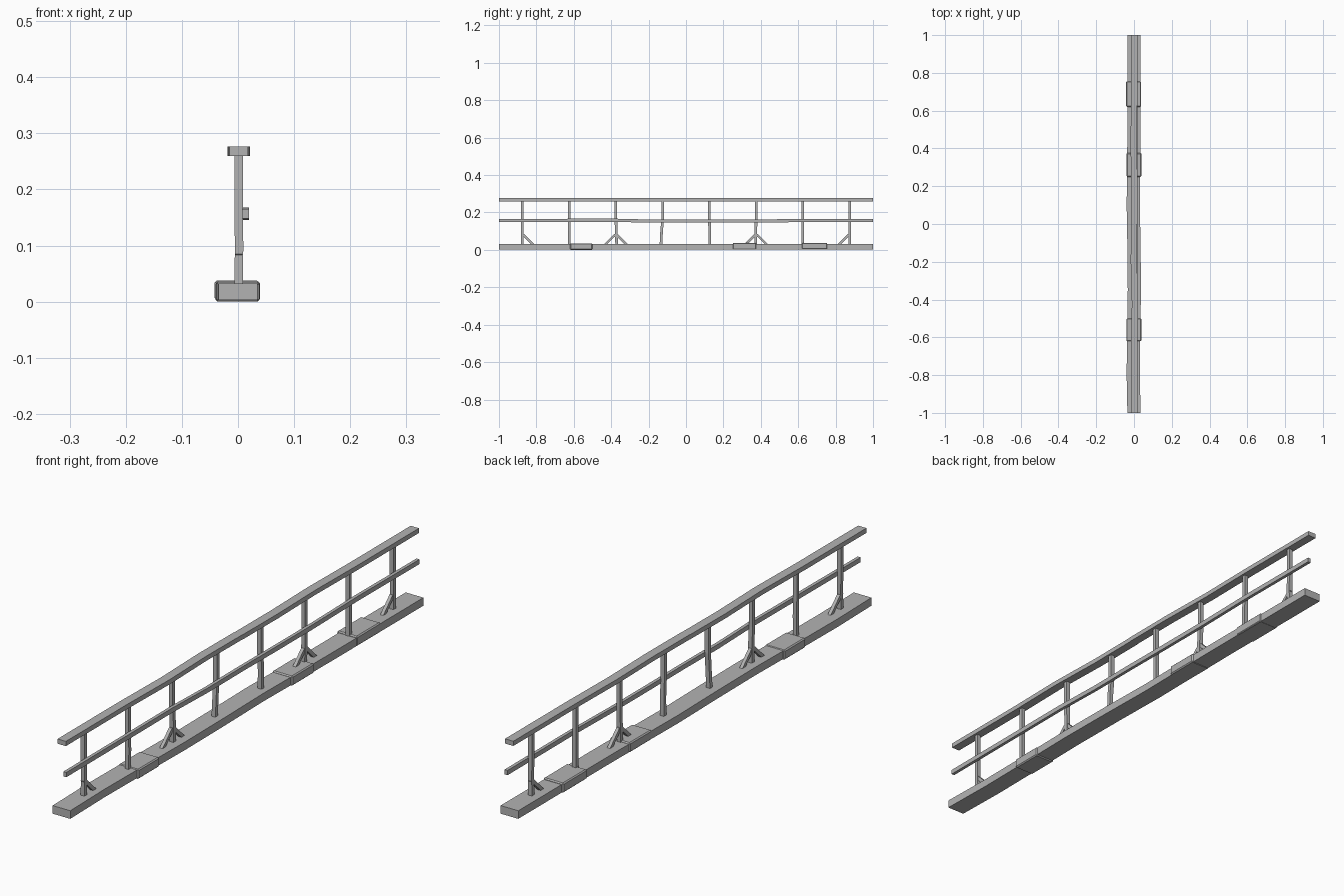
import bpy, bmesh
from mathutils import Vector

cube = bpy.data.objects.get("Cube")
if cube:
    bpy.data.objects.remove(cube, do_unlink=True)

GREY = (0.45, 0.45, 0.45, 1)
grey = bpy.data.materials.new("weathered grey")
grey.use_nodes = True
grey.diffuse_color = GREY
bsdf = next(n for n in grey.node_tree.nodes if n.type == 'BSDF_PRINCIPLED')
bsdf.inputs["Base Color"].default_value = GREY


def loft(name, centres, half, axis, bevel=0):
    """Sweep a rectangle (half sizes u, v) through centres; axis 'y' or 'z' sets its plane."""
    bm = bmesh.new()
    u = Vector((half[0], 0, 0))
    v = Vector((0, 0, half[1])) if axis == 'y' else Vector((0, half[1], 0))
    rings = []
    for c in centres:
        c = Vector(c)
        rings.append([bm.verts.new(c + a * u + b * v)
                      for a, b in ((-1, -1), (1, -1), (1, 1), (-1, 1))])
    for r, s in zip(rings, rings[1:]):
        for i in range(4):
            j = (i + 1) % 4
            bm.faces.new((r[i], r[j], s[j], s[i]))
    bm.faces.new(rings[0])
    bm.faces.new(rings[-1])
    bmesh.ops.recalc_face_normals(bm, faces=bm.faces)
    mesh = bpy.data.meshes.new(name)
    bm.to_mesh(mesh)
    bm.free()
    mesh.materials.append(grey)
    obj = bpy.data.objects.new(name, mesh)
    bpy.context.collection.objects.link(obj)
    if bevel:
        mod = obj.modifiers.new("worn edges", 'BEVEL')
        mod.width = bevel
        mod.segments = 1
    return obj


def wavy(stations, x, z):
    """Turn (y, x shift, z shift) stations into centres around x, z."""
    return [(x + dx, y, z + dz) for y, dx, dz in stations]


# Long base beam with a slight sideways wander
loft("base_beam", wavy([(-1, 0, 0), (-0.8, -0.004, 0), (-0.6, -0.002, 0),
                        (-0.35, 0.002, 0), (-0.12, 0, 0), (0.1, -0.004, 0),
                        (0.25, -0.002, 0), (0.5, 0, 0), (1, 0, 0)],
                       0, 0.018), (0.035, 0.0145), 'y')

# Thicker sleeves around the base: start, end, x, z centre
for i, (a, b, x, z) in enumerate([(-0.62, -0.5, -0.001, 0.0175),
                                  (0.25, 0.375, 0, 0.0195),
                                  (0.62, 0.755, -0.002, 0.0205)]):
    loft(f"base_sleeve_{i + 1}", [(x, a, z), (x, b, z)],
         (0.0395, 0.0175), 'y', 0.004)

# Handrail and middle rail, each in two lengths meeting at the centre
for side, s in (("front", -1), ("back", 1)):
    bend = 0.004 if s < 0 else -0.003
    stations = [(0, 0.0005 * s, 0), (s * 0.2, -bend / 2, 0),
                (s * 0.42, bend, 0), (s * 0.65, 0, 0), (s, 0, 0)]
    loft(f"handrail_{side}", wavy(stations, 0.001, 0.268), (0.0165, 0.0085), 'y')
    sag = -0.003 if s > 0 else 0.002
    stations = [(0, 0, -0.002), (s * 0.2, 0, -0.003), (s * 0.4, 0, sag),
                (s * 0.65, 0, 0.001), (s, 0, 0)]
    loft(f"middle_rail_{side}", wavy(stations, 0.0135, 0.157), (0.006, 0.0085), 'y')

# Eight posts, a few of them bowed along the fence
BOW = {2: 0.004, 3: -0.009, 4: 0.003, 5: -0.003}
for i in range(8):
    y = -0.875 + 0.25 * i
    bow = BOW.get(i, 0)
    loft(f"post_{i + 1}", [(0.001, y + bow, 0.028), (0.002, y + bow * 0.6, 0.1),
                           (0.001, y, 0.16), (0.001, y, 0.262)],
         (0.0075, 0.007), 'z')

# Diagonal braces at the foot of every other post
for y, d in ((-0.875, 1), (-0.375, -1), (-0.375, 1),
             (0.375, -1), (0.375, 1), (0.875, -1)):
    loft("brace", [(0.001, y + d * 0.058, 0.028), (0.001, y, 0.085)],
         (0.006, 0.009), 'z')
